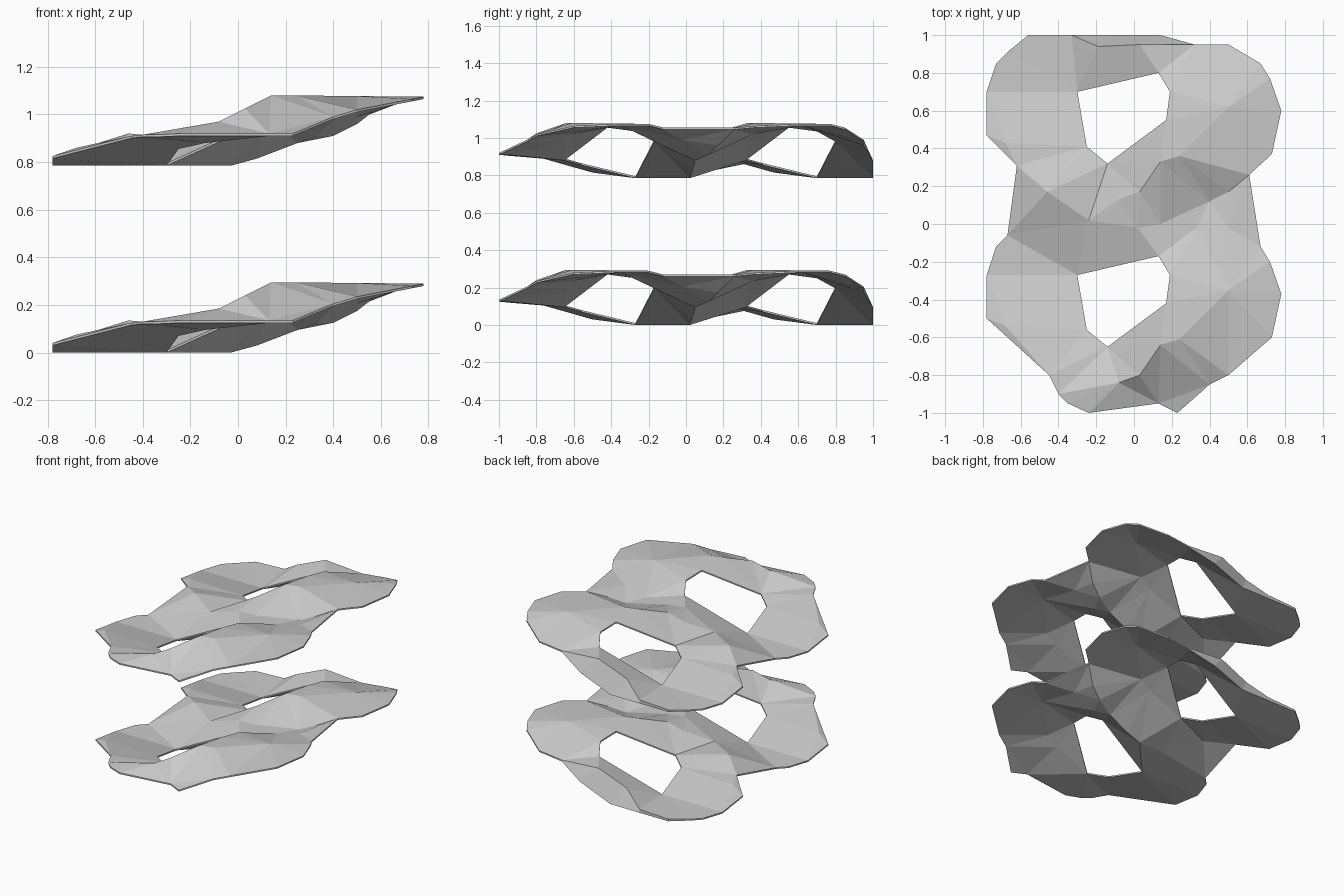
import bpy
import bmesh
from mathutils import Vector
from mathutils.geometry import delaunay_2d_cdt

if "Cube" in bpy.data.objects:
    bpy.data.objects.remove(bpy.data.objects["Cube"])

STEP = -0.97   # distance between the two repeating rings
LEVEL = 0.785  # height between the two sheets
HALF = 0.005   # half the sheet thickness


def shift(points):
    return [(x, y + STEP, z) for x, y, z in points]


# Rims shared by both rings (left goes back to front, right front to back)
left_rim = [(-.67, .91, .005), (-.73, .85, .005), (-.78, .7, .005), (-.78, .47, .035)]
right_rim = [(.73, .37, .275), (.78, .6, .285), (.72, .77, .285), (.67, .85, .265)]
front = [(-.45, -.8, .12), (-.4, -.9, .125), (-.35, -.95, .125), (-.24, -1, .13),
         (.13, -.95, .13), (.23, -1, .13), (.4, -.85, .2), (.5, -.8, .23)]
rims = (left_rim + [(-.62, .31, .08)] + shift(left_rim) + front
        + shift(right_rim) + [(.61, .26, .265)] + right_rim)

# Opening inside each ring, running from the low left rim to the high right rim
hole = [(-.3, .7, .005), (-.25, .41, .075), (-.14, .32, .1),
        (.17, .55, .275), (.19, .7, .255), (.13, .8, .2)]
holes = [hole, shift(hole)]

# Points inside the raised right half of each ring, on both sides
lobe = [(.5, .62, .287)]

# Underside: back edge and valley dipping between the rings
low_back = [(.5, .95, .2), (.32, .95, .18), (.14, 1, .1), (-.1, 1, .005),
            (-.33, 1, .005), (-.56, 1, .005)]
low_crest = [(.14, .33, .2), (.24, .36, .24)] + lobe
low_inner = low_crest + shift(low_crest) + [
    (-.24, .02, .005), (-.03, .02, .005), (.08, .03, .035), (.25, .05, .1),
    (.33, -.02, .13), (.5, -.02, .21), (.4, .12, .13), (-.46, .17, .11), (.5, .17, .18)]

# Top side: bridges the valley higher up
top_back = [(.5, .95, .2), (.32, .95, .18), (.03, .95, .2), (-.19, .94, .11),
            (-.33, 1, .02), (-.56, 1, .01)]
top_crest = [(.14, .33, .29), (.24, .36, .29), (.03, .17, .235), (-.08, .13, .18),
             (-.68, .43, .07)] + lobe
top_inner = top_crest + shift(top_crest) + [
    (-.24, .02, .11), (.02, -.02, .2), (.14, 0, .195), (.33, -.02, .19),
    (.5, -.02, .235), (-.46, .17, .13), (.4, .12, .185), (.5, .17, .22)]


def skin(bm, back, inner, dz):
    """Triangulate one side between outline and openings; return its rim loops."""
    points, edges, loops = [], [], []
    for loop in [back + rims] + holes:
        base, n = len(points), len(loop)
        points += loop
        edges += [(base + i, base + (i + 1) % n) for i in range(n)]
        loops.append(range(base, base + n))
    points += inner
    _, _, tris, origin, _, _ = delaunay_2d_cdt(
        [Vector(p[:2]) for p in points], edges, [list(loops[0])], 1, 1e-5)
    verts = [bm.verts.new((x, y, z + dz)) for x, y, z in points]
    for tri in tris:
        ids = [origin[i][0] for i in tri]
        if not any(all(i in h for i in ids) for h in loops[1:]):
            bm.faces.new([verts[i] for i in ids])
    return [[verts[i] for i in loop] for loop in loops]


# Join both sides along every rim into one closed shell
bm = bmesh.new()
low = skin(bm, low_back, low_inner, -HALF)
top = skin(bm, top_back, top_inner, HALF)
for a, b in zip(low, top):
    for i in range(len(a)):
        j = (i + 1) % len(a)
        bm.faces.new((a[i], a[j], b[j], b[i]))
bmesh.ops.recalc_face_normals(bm, faces=bm.faces)
mesh = bpy.data.meshes.new("folded_sheet")
bm.to_mesh(mesh)
bm.free()

# Two identical sheets, one above the other
for name, z in (("lower_sheet", 0), ("upper_sheet", LEVEL)):
    sheet = bpy.data.objects.new(name, mesh)
    sheet.location.z = z
    bpy.context.collection.objects.link(sheet)
